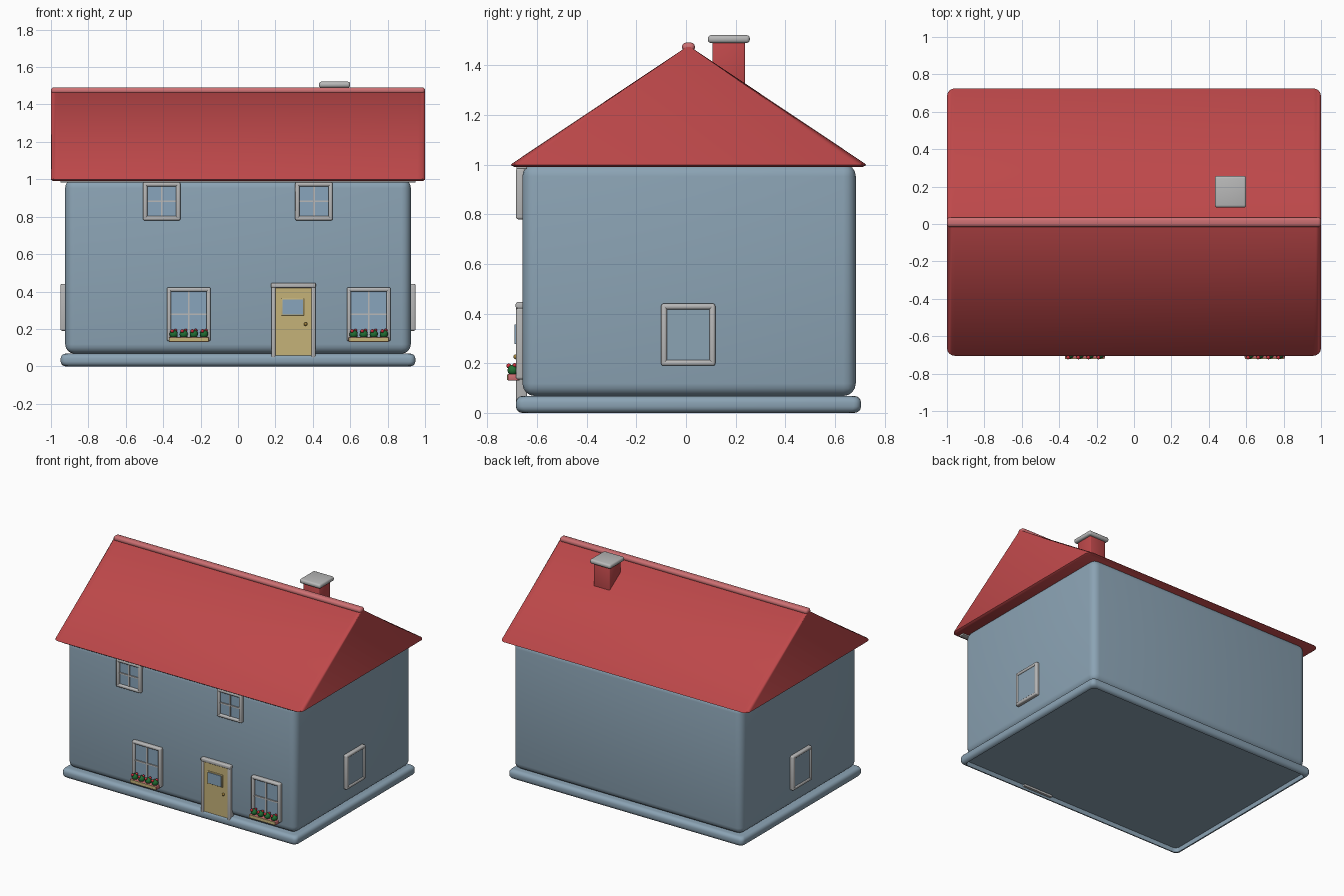
import bpy, bmesh, math
from mathutils import Vector, Matrix

if "Cube" in bpy.data.objects:
    bpy.data.objects.remove(bpy.data.objects["Cube"])


def lin(c):
    c /= 255
    return c / 12.92 if c <= 0.04045 else ((c + 0.055) / 1.055) ** 2.4


def material(name, r, g, b):
    m = bpy.data.materials.new(name)
    m.diffuse_color = (lin(r), lin(g), lin(b), 1)
    m.use_nodes = True
    m.node_tree.nodes["Principled BSDF"].inputs["Base Color"].default_value = m.diffuse_color
    return m


WALL = material("slate blue", 139, 163, 180)
ROOF = material("roof red", 190, 72, 74)
PINK = material("salmon", 205, 112, 115)
GREY = material("light grey", 184, 184, 184)
TAN = material("tan", 197, 178, 121)
GLASS = material("glass blue", 137, 165, 188)
GREEN = material("leaf green", 34, 112, 52)
FLOWER = material("flower red", 205, 50, 62)
BRASS = material("brass", 160, 130, 60)


def finish(name, bm, mat, bevel=0.0, segs=3, smooth=None):
    bmesh.ops.recalc_face_normals(bm, faces=bm.faces[:])
    me = bpy.data.meshes.new(name)
    bm.to_mesh(me)
    bm.free()
    me.materials.append(mat)
    ob = bpy.data.objects.new(name, me)
    bpy.context.collection.objects.link(ob)
    is_smooth = bevel > 0 if smooth is None else smooth
    for p in me.polygons:
        p.use_smooth = is_smooth
    if bevel:
        mod = ob.modifiers.new("Bevel", 'BEVEL')
        mod.width = bevel
        mod.segments = segs
        mod.limit_method = 'ANGLE'
    return ob


def boxes(name, specs, mat, bevel=0.0, segs=3):
    """Each spec is x0, x1, y0, y1, z0, z1; all join into one object."""
    bm = bmesh.new()
    for x0, x1, y0, y1, z0, z1 in specs:
        mid = Vector(((x0 + x1) / 2, (y0 + y1) / 2, (z0 + z1) / 2))
        size = (abs(x1 - x0), abs(y1 - y0), abs(z1 - z0), 1)
        bmesh.ops.create_cube(bm, size=1, matrix=Matrix.Translation(mid) @ Matrix.Diagonal(size))
    return finish(name, bm, mat, bevel, segs)


def balls(name, specs, mat):
    """Each spec is x, y, z, radius."""
    bm = bmesh.new()
    for x, y, z, r in specs:
        bmesh.ops.create_icosphere(bm, subdivisions=2, radius=r, matrix=Matrix.Translation((x, y, z)))
    return finish(name, bm, mat, smooth=True)


def rounded_rect(hx, hy, r, n=4):
    pts = []
    for q, (sx, sy) in enumerate(((1, 1), (-1, 1), (-1, -1), (1, -1))):
        for i in range(n + 1):
            a = (q + i / n) * math.pi / 2
            pts.append((sx * (hx - r) + r * math.cos(a), sy * (hy - r) + r * math.sin(a)))
    return pts


def loft(name, rings, mat):
    """Each ring is hx, hy, corner radius, y scale, z, all centred on y = 0.01."""
    bm = bmesh.new()
    loops = [[bm.verts.new((x, 0.01 + y * k, z)) for x, y in rounded_rect(hx, hy, r)]
             for hx, hy, r, k, z in rings]
    for a, b in zip(loops, loops[1:]):
        for i in range(len(a)):
            j = (i + 1) % len(a)
            bm.faces.new((a[i], a[j], b[j], b[i]))
    bm.faces.new(loops[0])
    bm.faces.new(loops[-1])
    ob = finish(name, bm, mat, smooth=True)
    bpy.context.view_layer.objects.active = ob
    ob.select_set(True)
    bpy.ops.object.shade_smooth_by_angle(angle=math.radians(35))
    ob.select_set(False)
    return ob


FRONT, SIDE = -0.659, 0.924


def on_wall(wall, u0, u1, v0, v1, d0, d1):
    """Box on a wall: u along it, v up, d outwards from the surface."""
    if wall == "front":
        return (u0, u1, FRONT - d0, FRONT - d1, v0, v1)
    s = 1 if wall == "right" else -1
    return (s * (SIDE + d0), s * (SIDE + d1), u0, u1, v0, v1)


def window(name, wall, u0, u1, v0, v1, bars=True):
    t = 0.023
    # surround
    boxes(name + "_frame", [on_wall(wall, *s, -0.01, 0.026) for s in (
        (u0, u0 + t, v0, v1), (u1 - t, u1, v0, v1),
        (u0, u1, v0, v0 + t), (u0, u1, v1 - t, v1))], GREY, 0.009, 3)
    # pane
    depth, mat = (0.011, GLASS) if bars else (0.019, WALL)
    boxes(name + "_pane", [on_wall(wall, u0 + 0.01, u1 - 0.01, v0 + 0.01, v1 - 0.01, -0.005, depth)], mat)
    # glazing bars
    if bars:
        um, vm = (u0 + u1) / 2, (v0 + v1) / 2
        boxes(name + "_bars", [on_wall(wall, um - 0.005, um + 0.005, v0 + t, v1 - t, 0, 0.018),
                               on_wall(wall, u0 + t, u1 - t, vm - 0.005, vm + 0.005, 0, 0.018)], GREY)


# Plinth: rounded band with a recessed underside
R = 0.026
arc = [(R * (1 - math.sin(a)), R * (1 - math.cos(a))) for a in (i * math.pi / 8 for i in range(5))]
rings = [(0.948 - d, 0.695 - d, 0.03, 1, z) for d, z in arc]
rings += [(0.948 - d, 0.695 - d, 0.03, 1, 0.068 - z) for d, z in reversed(arc)]
loft("plinth", [(0.918, 0.665, 0.03, 1, 0.03)] + rings, WALL)
boxes("walls", [(-0.924, 0.924, FRONT, 0.684, 0.068, 1.003)], WALL, 0.05, 4)

# Roof: rounded plan squeezed up to a ridge
loft("roof", [(0.99, 0.702, 0.035, 1, 0.991), (1.0, 0.715, 0.042, 1, 0.998),
              (1.0, 0.713, 0.042, 1, 1.003), (1.0, 0.713, 0.042, 0.01, 1.475)], ROOF)
boxes("ridge_cap", [(-1.0, 1.0, -0.016, 0.036, 1.455, 1.492)], PINK, 0.016, 3)
boxes("eaves_trim", [(-0.95, 0.95, -0.683, -0.64, 0.982, 0.997)], GREY, 0.004, 2)

# Chimney
boxes("chimney_stack", [(0.45, 0.58, 0.106, 0.238, 1.25, 1.495)], ROOF, 0.006, 2)
boxes("chimney_cap", [(0.432, 0.6, 0.088, 0.257, 1.49, 1.522)], GREY, 0.013, 3)

# Windows
window("upper_window_left", "front", -0.508, -0.308, 0.78, 0.985)
window("upper_window_right", "front", 0.306, 0.506, 0.78, 0.985)
for wall in ("left", "right"):
    window(wall + "_side_window", wall, -0.1, 0.118, 0.19, 0.44, bars=False)

# Lower windows with planters
for label, x0 in (("left", -0.38), ("right", 0.582)):
    x1 = x0 + 0.234
    window("lower_window_" + label, "front", x0, x1, 0.135, 0.422)
    a, b = x0 + 0.01, x1 - 0.01
    boxes("planter_" + label, [(a, b, -0.718, -0.67, 0.13, 0.157)], PINK, 0.004, 2)
    boxes("planter_front_" + label, [(a + 0.002, b - 0.002, -0.721, -0.715, 0.132, 0.155)], TAN)
    xs = [a + 0.026 + i * 0.054 for i in range(4)]
    balls("leaves_" + label, [(x, -0.697, 0.172, 0.023) for x in xs], GREEN)
    balls("flowers_" + label, [s for x in xs for s in
                               ((x - 0.008, -0.714, 0.189, 0.010), (x + 0.010, -0.69, 0.192, 0.009))], FLOWER)

# Door, its frame running down behind the plinth
boxes("door_frame", [(0.178, 0.2, -0.684, -0.64, 0.03, 0.44),
                     (0.392, 0.414, -0.684, -0.64, 0.03, 0.44),
                     (0.176, 0.416, -0.686, -0.64, 0.42, 0.446)], GREY, 0.007, 3)
boxes("door_threshold", [(0.178, 0.414, -0.66, -0.64, 0.015, 0.06)], GREY)
boxes("door_panel", [(0.19, 0.402, -0.679, -0.64, 0.05, 0.425)], TAN)
boxes("door_window_surround", [(0.232, 0.353, -0.685, -0.67, 0.272, 0.363)], TAN, 0.003, 2)
boxes("door_window_pane", [(0.238, 0.347, -0.69, -0.68, 0.278, 0.357)], GLASS)
balls("door_knob", [(0.361, -0.686, 0.226, 0.010)], BRASS)
